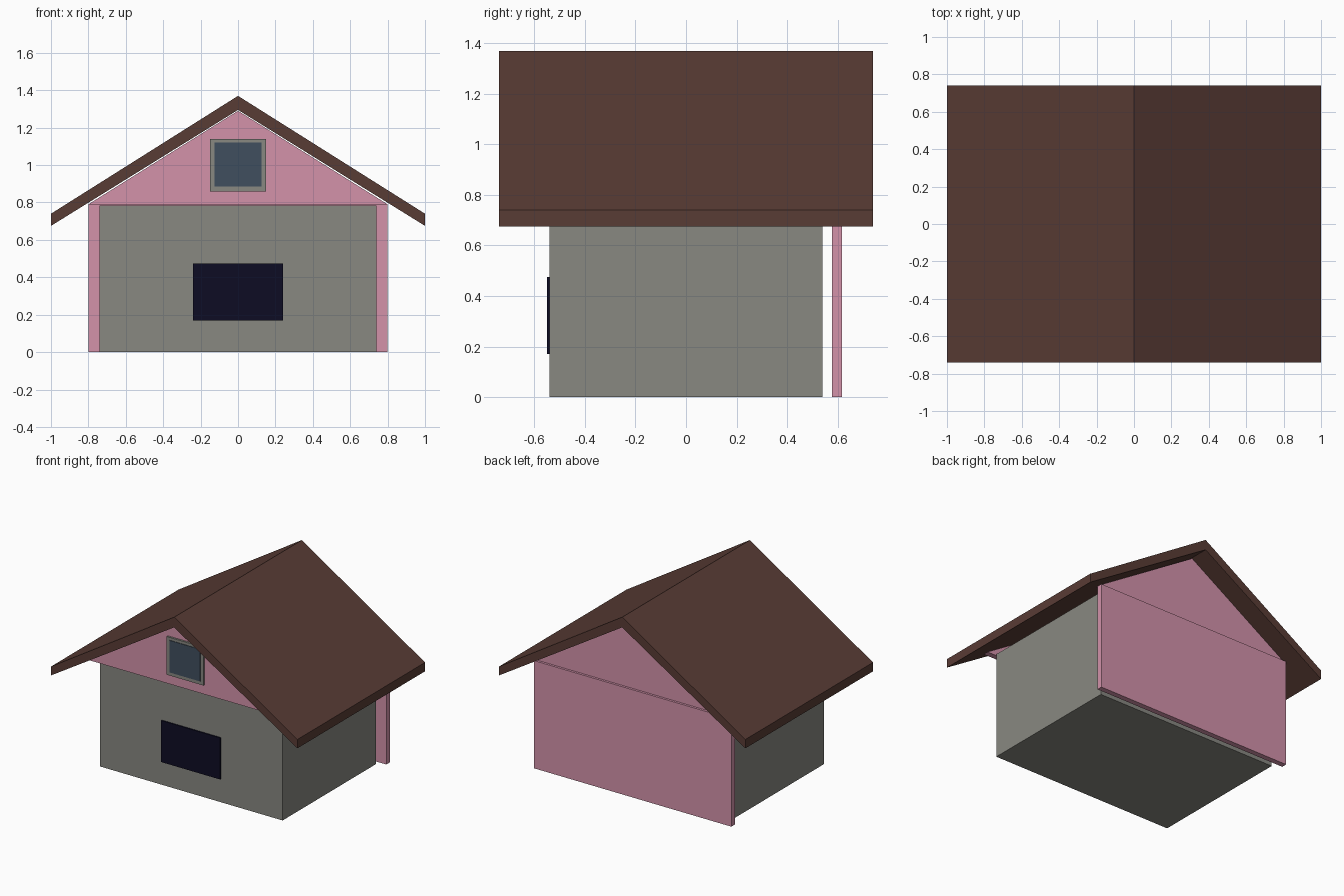
import bpy

cube = bpy.data.objects.get("Cube")
if cube:
    bpy.data.objects.remove(cube, do_unlink=True)


def material(name, srgb):
    """Flat material from an sRGB hex string."""
    values = [int(srgb[i:i + 2], 16) / 255 for i in (0, 2, 4)]
    linear = [v / 12.92 if v <= 0.04045 else ((v + 0.055) / 1.055) ** 2.4 for v in values]
    mat = bpy.data.materials.new(name)
    mat.use_nodes = True
    mat.diffuse_color = (*linear, 1)
    bsdf = mat.node_tree.nodes["Principled BSDF"]
    bsdf.inputs["Base Color"].default_value = (*linear, 1)
    bsdf.inputs["Roughness"].default_value = 0.9
    return mat


grey = material("wall grey", "888881")
pink = material("panel pink", "D392AA")
brown = material("roof brown", "593C35")
navy = material("opening navy", "0D0C24")
slate = material("glass slate", "404E5E")


def extrude(name, profile, y0, y1, mat):
    """Solid made by extruding an x-z outline (anticlockwise from the front) along y."""
    n = len(profile)
    verts = [(x, y, z) for y in (y0, y1) for x, z in profile]
    faces = [tuple(range(n)), tuple(reversed(range(n, 2 * n)))]
    faces += [(i, i + n, (i + 1) % n + n, (i + 1) % n) for i in range(n)]
    mesh = bpy.data.meshes.new(name)
    mesh.from_pydata(verts, [], faces)
    mesh.materials.append(mat)
    obj = bpy.data.objects.new(name, mesh)
    bpy.context.collection.objects.link(obj)
    return obj


def slab(name, half_width, z0, z1, y0, y1, mat):
    """Box centred on x."""
    w = half_width
    return extrude(name, [(-w, z0), (w, z0), (w, z1), (-w, z1)], y0, y1, mat)


# Main body and the panel standing just behind it
slab("house_body", 0.74, 0, 0.785, -0.54, 0.54, grey)
slab("back_panel", 0.80, 0, 0.79, 0.577, 0.617, pink)

# Triangular gables under both roof ends
gable = [(-0.80, 0.79), (0.80, 0.79), (0, 1.29)]
extrude("front_gable", gable, -0.60, -0.56, pink)
extrude("back_gable", gable, 0.56, 0.60, pink)

# Pitched roof with overhanging eaves
roof = [(-1, 0.675), (0, 1.295), (1, 0.675), (1, 0.74), (0, 1.37), (-1, 0.74)]
extrude("roof", roof, -0.74, 0.74, brown)

# Front opening and attic window
slab("front_opening", 0.24, 0.17, 0.475, -0.549, -0.54, navy)
slab("window_frame", 0.15, 0.86, 1.14, -0.614, -0.60, grey)
slab("window_glass", 0.125, 0.885, 1.12, -0.618, -0.614, slate)
